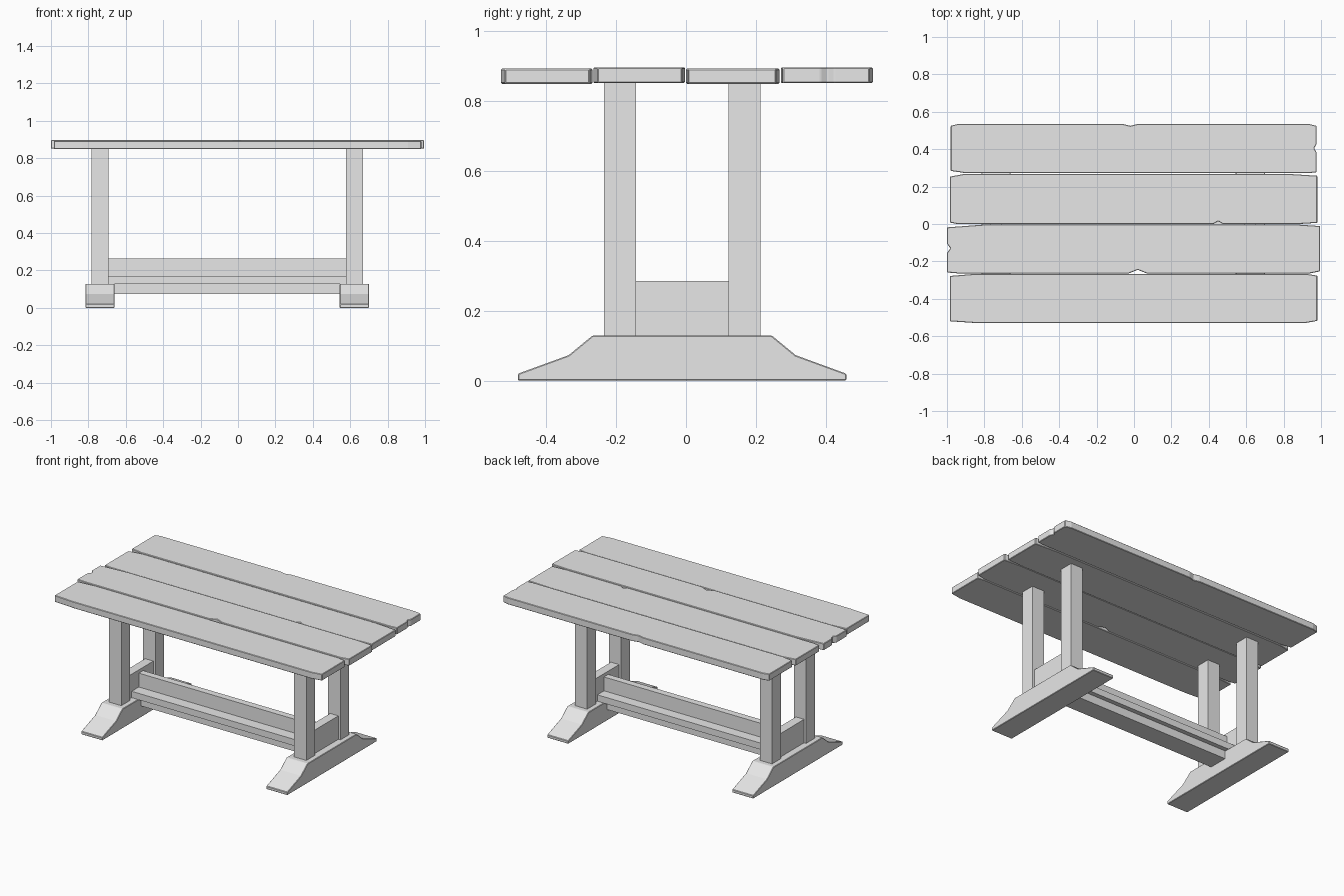
import bpy, bmesh

if "Cube" in bpy.data.objects:
    bpy.data.objects.remove(bpy.data.objects["Cube"])

wood = bpy.data.materials.new("pale_grey_wood")
wood.use_nodes = True
GREY = (0.8, 0.8, 0.8, 1)
wood.diffuse_color = GREY
wood.node_tree.nodes["Principled BSDF"].inputs["Base Color"].default_value = GREY


def prism(name, outline, depth, place, bevel=0.0):
    """Extrude a 2D outline between two depths; place maps (a, b, d) to xyz."""
    bm = bmesh.new()
    face = bm.faces.new([bm.verts.new(place(a, b, depth[0])) for a, b in outline])
    shift = [q - p for p, q in zip(place(0, 0, depth[0]), place(0, 0, depth[1]))]
    top = bmesh.ops.extrude_face_region(bm, geom=[face])
    moved = [g for g in top["geom"] if isinstance(g, bmesh.types.BMVert)]
    bmesh.ops.translate(bm, verts=moved, vec=shift)
    bmesh.ops.recalc_face_normals(bm, faces=bm.faces)
    mesh = bpy.data.meshes.new(name)
    bm.to_mesh(mesh)
    bm.free()
    mesh.materials.append(wood)
    ob = bpy.data.objects.new(name, mesh)
    bpy.context.collection.objects.link(ob)
    if bevel:
        mod = ob.modifiers.new("worn_edges", "BEVEL")
        mod.width = bevel
        mod.segments = 1
    return ob


def box(name, x, y, z, bevel=0.0):
    outline = [(x[0], y[0]), (x[1], y[0]), (x[1], y[1]), (x[0], y[1])]
    return prism(name, outline, z, lambda a, b, d: (a, b, d), bevel)


def plank(name, x, y, z, chips, front=None, right=None, back=None, left=None):
    """Board with a chipped corner at each end and optional (position, half width, depth) nicks."""
    (x0, x1), (y0, y1) = x, y
    (ax, ay), (bx, by), (cx, cy), (dx, dy) = chips
    pts = [(x0, y0 + ay), (x0 + ax, y0)]
    if front:
        p, w, d = front
        pts += [(p - w, y0), (p, y0 + d), (p + w, y0)]
    pts += [(x1 - bx, y0), (x1, y0 + by)]
    if right:
        p, w, d = right
        pts += [(x1, p - w), (x1 - d, p), (x1, p + w)]
    pts += [(x1, y1 - cy), (x1 - cx, y1)]
    if back:
        p, w, d = back
        pts += [(p + w, y1), (p, y1 - d), (p - w, y1)]
    pts += [(x0 + dx, y1), (x0, y1 - dy)]
    if left:
        p, w, d = left
        pts += [(x0, p + w), (x0 + d, p), (x0, p - w)]
    return prism(name, pts, z, lambda a, b, d: (a, b, d), 0.003)


# Table top: four worn planks from front to back
plank("top_plank_front", (-0.985, 0.98), (-0.53, -0.268), (0.85, 0.893),
      [(0.15, 0.01), (0.07, 0.012), (0.05, 0.008), (0.12, 0.01)])
plank("top_plank_mid_front", (-1.0, 0.995), (-0.265, -0.003), (0.852, 0.897),
      [(0.07, 0.006), (0.06, 0.012), (0.12, 0.008), (0.2, 0.015)],
      front=(0.02, 0.05, 0.02), left=(-0.13, 0.025, 0.018))
plank("top_plank_mid_back", (-0.985, 0.98), (0.0, 0.268), (0.85, 0.893),
      [(0.04, 0.008), (0.1, 0.006), (0.16, 0.01), (0.08, 0.015)],
      front=(0.45, 0.025, 0.015))
plank("top_plank_back", (-0.98, 0.975), (0.272, 0.535), (0.852, 0.897),
      [(0.08, 0.012), (0.04, 0.005), (0.04, 0.01), (0.04, 0.01)],
      right=(0.405, 0.02, 0.012), back=(-0.02, 0.04, 0.01))

# End supports: sloped foot, two posts and a crosspiece on each side
foot_half = [(0.47, 0.0), (0.47, 0.02), (0.325, 0.073), (0.257, 0.129)]
foot_outline = [(y - 0.011, z) for y, z in foot_half]
foot_outline += [(-y - 0.011, z) for y, z in reversed(foot_half)]

for side, cx in (("right", -0.738), ("left", 0.622)):
    prism(side + "_foot", foot_outline, (cx - 0.078, cx + 0.078),
          lambda a, b, d: (d, a, b), 0.003)
    for end, cy in (("front", -0.189), ("back", 0.168)):
        box(f"{side}_{end}_leg", (cx - 0.045, cx + 0.045),
            (cy - 0.046, cy + 0.046), (0.125, 0.855))
    box(side + "_crosspiece", (cx - 0.03, cx + 0.03), (-0.145, 0.125), (0.125, 0.285))

# Long stretcher joining the two supports
box("stretcher_board", (-0.72, 0.60), (-0.03, 0.015), (0.168, 0.263))
box("stretcher_shelf", (-0.72, 0.60), (-0.105, 0.085), (0.128, 0.171))
box("stretcher_rail", (-0.67, 0.56), (-0.075, 0.055), (0.075, 0.13))
